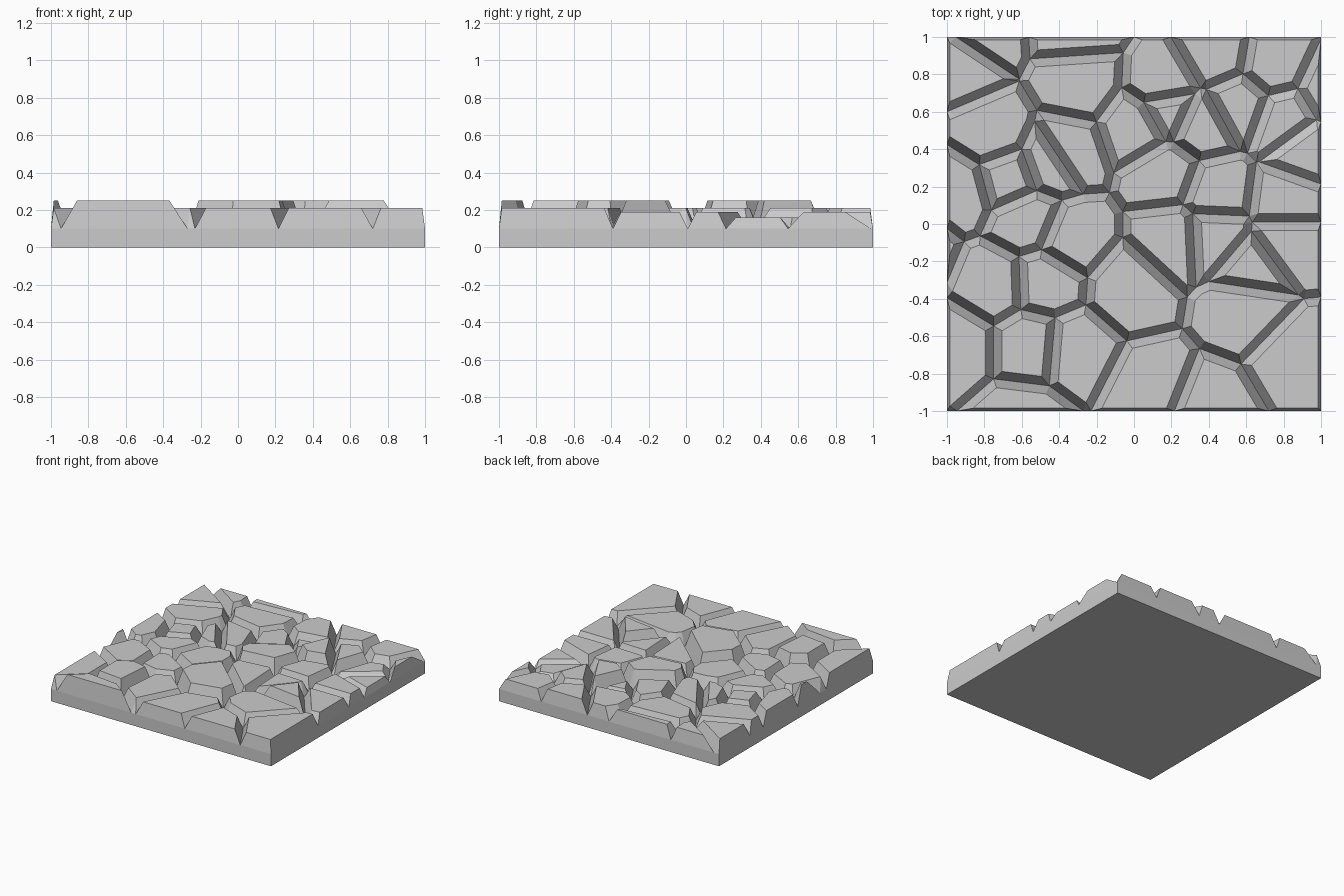
import bpy, bmesh
from mathutils import Vector

if "Cube" in bpy.data.objects:
    bpy.data.objects.remove(bpy.data.objects["Cube"], do_unlink=True)

BASE = 0.10          # top of the solid base, floor of the grooves
GROOVE = 0.045       # slope width of a stone wall along a groove
RIM = 0.015          # slope width along the outer border

# Stone centres, grouped by height
STONES = {
    0.25: [(-.60, -1.05), (-.55, -.65), (-1.18, -.14), (.17, .27),
           (-.03, -.34), (.63, -.24), (.36, .53)],
    0.21: [(-.82, 1.02), (-.92, .87), (-.31, 1.05), (-.29, .75), (-.36, .39),
           (-.75, -.32), (.16, .73), (.43, -.07),
           (-.75, .47), (-.93, .18), (-.67, .25), (-.45, .33), (-.57, .02),
           (-.33, -.08), (-.47, -.31), (-.95, -.65), (-.32, -.67),
           (.45, .90), (.56, .64), (.02, .52), (.44, .17),
           (.21, -.08), (.60, -.44), (.88, -.71), (.39, -1.0), (.09, -.88)],
    0.19: [(.74, .85), (.18, .61), (.82, -.10), (.82, .12), (1.06, .70)],
    0.16: [(.92, .40), (.81, .55)],
}
SEEDS = [(Vector(p), h) for h, pts in STONES.items() for p in pts]
SQUARE = [Vector(p) for p in ((-1, -1), (1, -1), (1, 1), (-1, 1))]
BORDERS = [Vector(p) for p in ((1, 0), (-1, 0), (0, 1), (0, -1))]


def clip(poly, normal, dist):
    """Keep the part of a convex polygon on the inner side of a line."""
    out = []
    for a, b in zip(poly, poly[1:] + poly[:1]):
        da, db = normal.dot(a) - dist, normal.dot(b) - dist
        if da <= 0:
            out.append(a)
        if da * db < 0:
            out.append(a.lerp(b, da / (da - db)))
    return out


def cell(seed, groove, rim):
    """Outline of the stone around a seed, shrunk by the given widths."""
    poly = SQUARE
    for n in BORDERS:
        poly = clip(poly, n, 1 - rim)
    for other, _ in SEEDS:
        if other != seed:
            n = (other - seed).normalized()
            poly = clip(poly, n, n.dot((seed + other) / 2) - groove)
    return poly


def stone(target, seed, height):
    """One stone with sloping walls, added to the target mesh."""
    foot = cell(seed, 0, 0)
    if len(foot) < 3:
        return
    for share in (1, 0.6, 0.3, 0.1):
        top = cell(seed, GROOVE * share, RIM * share)
        if len(top) >= 3:
            break
    bm = bmesh.new()
    for poly, z in ((foot, BASE), (top, height)):
        for p in poly:
            bm.verts.new((p.x, p.y, z))
    bmesh.ops.remove_doubles(bm, verts=bm.verts, dist=0.003)
    bmesh.ops.convex_hull(bm, input=bm.verts)
    bmesh.ops.dissolve_limit(bm, angle_limit=0.03, verts=bm.verts, edges=bm.edges)
    bmesh.ops.recalc_face_normals(bm, faces=bm.faces)
    hidden = [f for f in bm.faces if f.normal.z < -0.9]
    bmesh.ops.delete(bm, geom=hidden, context="FACES_ONLY")
    part = bpy.data.meshes.new("stone_part")
    bm.to_mesh(part)
    bm.free()
    target.from_mesh(part)
    bpy.data.meshes.remove(part)


def add_object(name, bm, material):
    mesh = bpy.data.meshes.new(name)
    bm.to_mesh(mesh)
    bm.free()
    mesh.materials.append(material)
    bpy.context.collection.objects.link(bpy.data.objects.new(name, mesh))


# Single stone grey colour
grey = bpy.data.materials.new("stone_grey")
grey.use_nodes = True
colour = (0.6, 0.6, 0.6, 1)
grey.diffuse_color = colour
grey.node_tree.nodes["Principled BSDF"].inputs["Base Color"].default_value = colour

# Solid square base
bm = bmesh.new()
bmesh.ops.create_cube(bm, size=2)
for v in bm.verts:
    v.co.z = BASE if v.co.z > 0 else 0
add_object("base_slab", bm, grey)

# Paving stones
bm = bmesh.new()
for seed, height in SEEDS:
    stone(bm, seed, height)
add_object("paving_stones", bm, grey)
